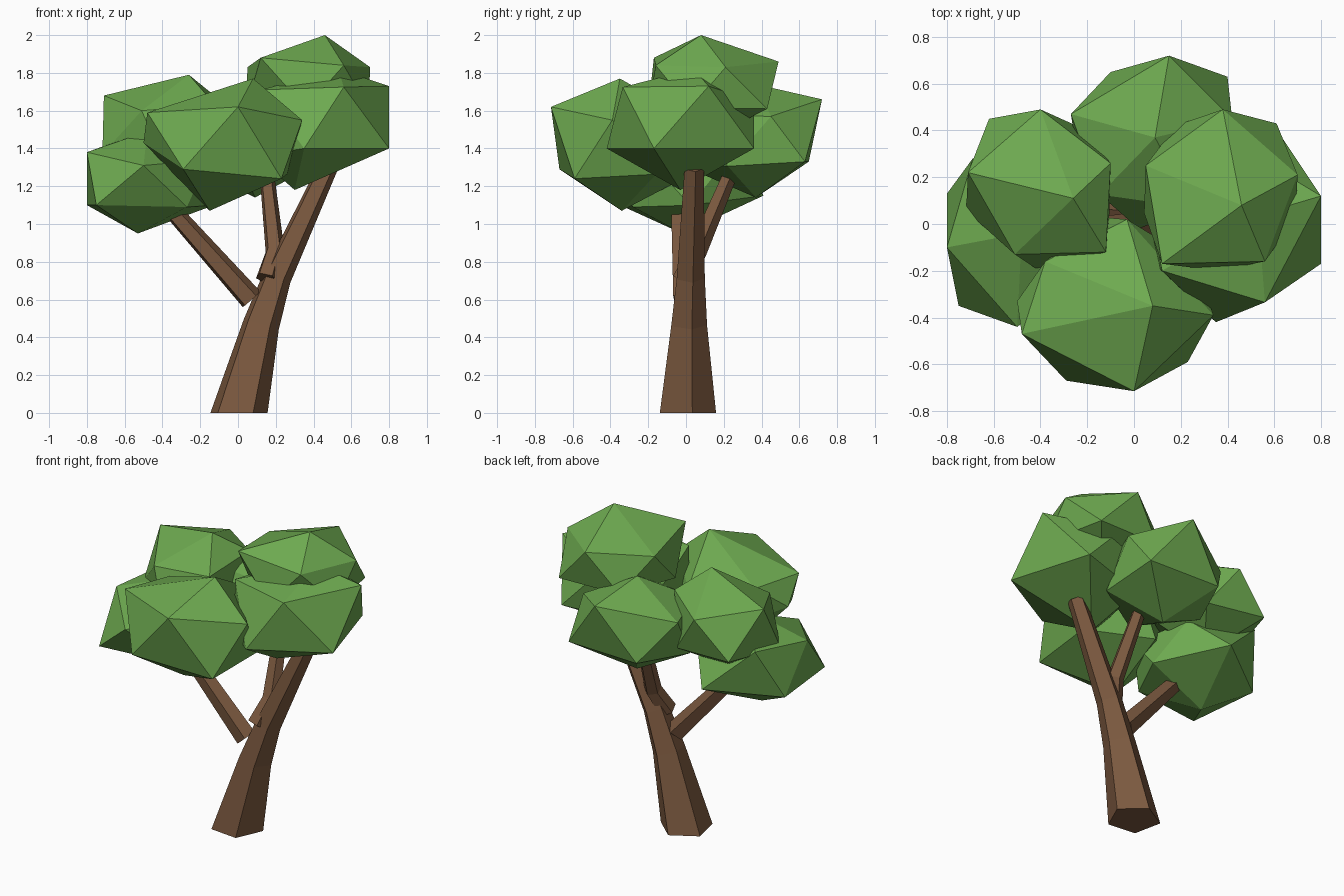
import bpy, bmesh
from math import cos, sin, radians, tau, atan2
from mathutils import Vector, Matrix

if "Cube" in bpy.data.objects:
    bpy.data.objects.remove(bpy.data.objects["Cube"])


def material(name, rgb):
    m = bpy.data.materials.new(name)
    m.diffuse_color = (*rgb, 1)
    m.use_nodes = True
    m.node_tree.nodes["Principled BSDF"].inputs["Base Color"].default_value = m.diffuse_color
    return m


BARK = material("bark", (0.20, 0.10, 0.05))
LEAF = material("leaf", (0.155, 0.40, 0.08))


def finish(name, bm, mat):
    bmesh.ops.recalc_face_normals(bm, faces=bm.faces)
    mesh = bpy.data.meshes.new(name)
    bm.to_mesh(mesh)
    bm.free()
    mesh.materials.append(mat)
    bpy.context.collection.objects.link(bpy.data.objects.new(name, mesh))


def limb(name, path, turn=12, flat_base=False, sides=5):
    """Tapered five-sided limb through (x, y, z, radius) points."""
    bm = bmesh.new()
    pts = [Vector(p[:3]) for p in path]
    rings = []
    for i, p in enumerate(path):
        t = pts[min(i + 1, len(pts) - 1)] - pts[max(i - 1, 0)]
        if flat_base and i == 0:
            t = Vector((0, 0, 1))
        q = Vector((0, 0, 1)).rotation_difference(t)
        ring = []
        for k in range(sides):
            a = radians(turn) + tau * k / sides
            ring.append(bm.verts.new(pts[i] + q @ Vector((cos(a), sin(a), 0)) * p[3]))
        rings.append(ring)
    for a, b in zip(rings, rings[1:]):
        for k in range(sides):
            n = (k + 1) % sides
            bm.faces.new((a[k], a[n], b[n], b[k]))
    bm.faces.new(rings[0][::-1])
    bm.faces.new(rings[-1])
    finish(name, bm, BARK)


def clump(name, centre, r, rz, yaw, pulls):
    """Upright icosahedron, upper ring turned to yaw; nearest corners are pulled to given points."""
    bm = bmesh.new()
    bmesh.ops.create_icosphere(bm, subdivisions=1, radius=1)
    ring = next(v for v in bm.verts if 0.3 < v.co.z < 0.6)
    turn = Matrix.Rotation(radians(yaw) - atan2(ring.co.y, ring.co.x), 3, 'Z')
    c = Vector(centre)
    for v in bm.verts:
        v.co = c + Vector((r, r, rz)) * (turn @ v.co)
    free = list(bm.verts)
    for p in pulls:
        v = min(free, key=lambda w: (w.co - Vector(p)).length)
        v.co = p
        free.remove(v)
    finish(name, bm, LEAF)


# Trunk and branches
limb("trunk", [(0, 0, 0, 0.16), (0.12, 0.01, 0.47, 0.102),
               (0.205, 0.02, 0.72, 0.08), (0.475, 0.04, 1.3, 0.055)], flat_base=True)
limb("left_branch", [(0.07, -0.01, 0.6, 0.066), (-0.42, -0.04, 1.15, 0.046)])
limb("back_branch", [(0.15, -0.02, 0.71, 0.06), (0.195, 0.06, 0.86, 0.053),
                     (0.15, 0.24, 1.28, 0.04)])

# Leaf clumps
clump("leaves_upper_left", (-0.41, 0.15, 1.5), 0.36, 0.29, 17,
      [(-0.26, 0.11, 1.79), (-0.71, 0.22, 1.68), (-0.40, 0.49, 1.63), (-0.10, 0.26, 1.66),
       (-0.12, -0.12, 1.63), (-0.51, -0.13, 1.6), (-0.62, 0.45, 1.4), (-0.42, -0.19, 1.4)])
clump("leaves_front", (-0.07, -0.34, 1.42), 0.42, 0.35, -79,
      [(0.08, -0.35, 1.77), (0, -0.715, 1.62), (-0.48, -0.47, 1.59), (0.34, -0.39, 1.55),
       (-0.38, -0.16, 1.58), (-0.03, 0.02, 1.56), (0.23, -0.59, 1.24), (-0.29, -0.67, 1.29),
       (-0.50, -0.33, 1.43), (-0.15, -0.34, 1.07)])
clump("leaves_top", (0.37, 0.14, 1.74), 0.38, 0.28, 88,
      [(0.46, 0.08, 2.0), (0.38, 0.49, 1.86), (0.70, 0.21, 1.83), (0.56, -0.16, 1.84),
       (0.12, -0.17, 1.88), (0.05, 0.25, 1.83), (0.61, 0.43, 1.61)])
clump("leaves_back", (0.09, 0.37, 1.44), 0.38, 0.3, 82,
      [(0.15, 0.72, 1.66), (-0.27, 0.47, 1.57), (0.42, 0.45, 1.57),
       (0.40, 0.63, 1.33), (-0.10, 0.65, 1.33), (0.02, -0.02, 1.31)])
clump("leaves_right", (0.44, -0.03, 1.5), 0.42, 0.31, 24,
      [(0.53, 0.04, 1.82), (0.80, 0.12, 1.73), (0.56, -0.335, 1.725), (0.12, -0.2, 1.71),
       (0.40, 0.36, 1.65), (0.80, -0.17, 1.4), (0.35, -0.42, 1.4), (0.64, 0.36, 1.4),
       (0.3, -0.03, 1.18)])
clump("leaves_lower_left", (-0.48, -0.04, 1.22), 0.4, 0.27, 190,
      [(-0.80, -0.1, 1.38), (-0.5, -0.44, 1.31), (-0.69, 0.28, 1.42), (-0.80, 0.13, 1.1),
       (-0.75, -0.35, 1.1), (-0.53, -0.02, 0.95), (-0.40, 0.41, 1.15), (-0.27, -0.28, 1.09)])
